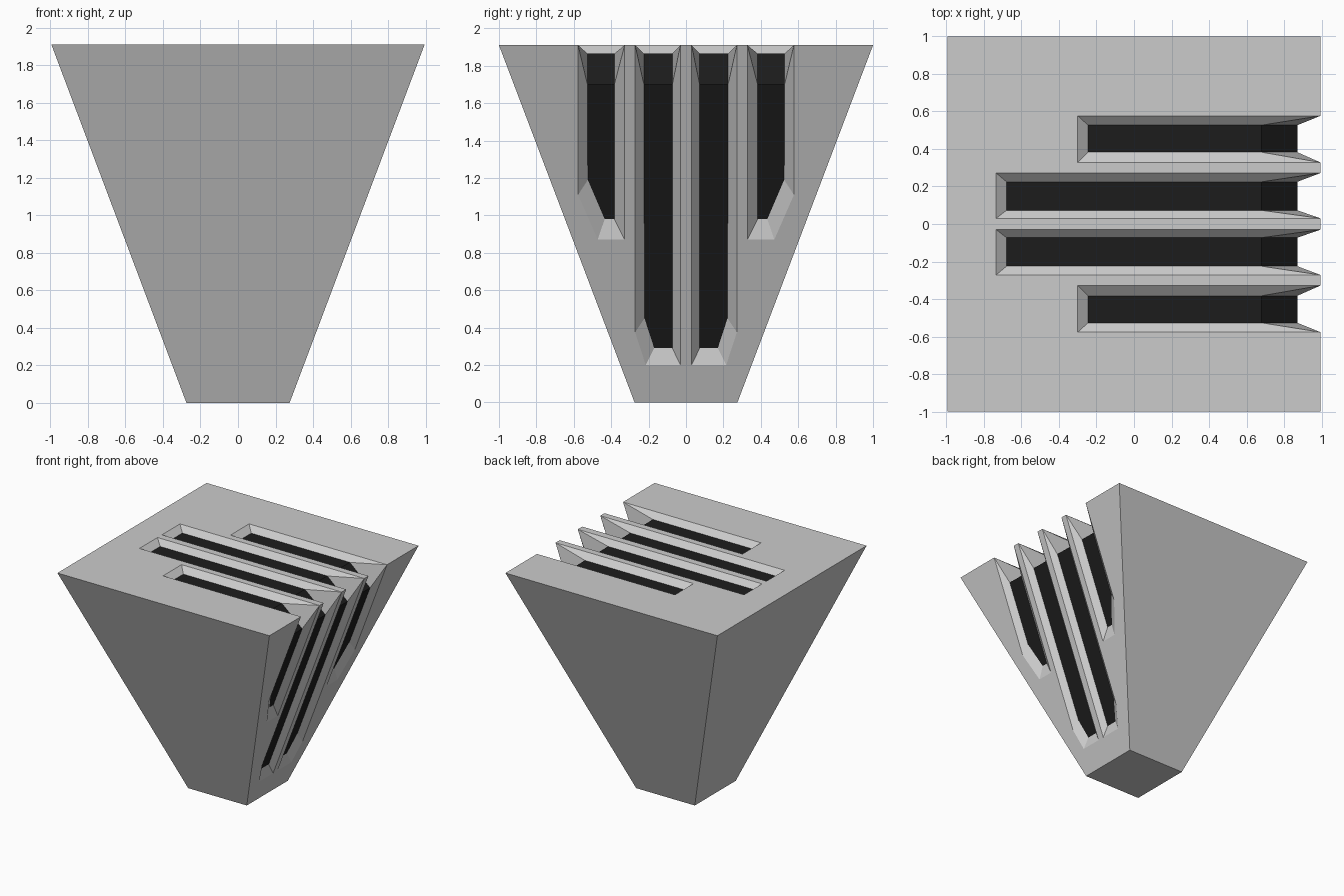
import bpy, bmesh

if "Cube" in bpy.data.objects:
    bpy.data.objects.remove(bpy.data.objects["Cube"])

H, TX, TY, B = 1.91, 0.995, 1.0, 0.275   # height, top half sizes, base half size
FLOOR = H - 0.045                         # level of the groove floor on top


def face_x(z, inset=0.0):
    """x of the sloping right side at height z."""
    return B + (TX - B) * z / H - inset


black = bpy.data.materials.new("black")
black.diffuse_color = (0.012, 0.012, 0.012, 1)
black.use_nodes = True
black.node_tree.nodes["Principled BSDF"].inputs["Base Color"].default_value = black.diffuse_color

bm = bmesh.new()


def V(x, y, z):
    return bm.verts.new((x, y, z))


def groove(s, x0, rim_y, rim_end, floor_x, floor_y, floor_end):
    """Bevelled groove that folds over the top right edge; s mirrors it in y.
    Returns the rim vertices on the top and on the right side."""
    yi, yo = rim_y
    fi, fo = floor_y
    ei, eo = V(x0, s * yi, H), V(x0, s * yo, H)
    ci, co = V(TX, s * yi, H), V(TX, s * yo, H)
    rim = [V(face_x(z), s * y, z) for y, z in rim_end]
    gi, go = V(floor_x, s * fi, FLOOR), V(floor_x, s * fo, FLOOR)
    ki, ko = V(0.68, s * fi, FLOOR), V(0.68, s * fo, FLOOR)
    li, lo = [V(face_x(1.70, 0.045), s * y, 1.70) for y in (fi, fo)]
    flo = [V(face_x(z, 0.045), s * y, z) for y, z in floor_end]
    # bevelled walls
    outer = [ci] + rim + [co]
    inner = [li] + flo + [lo]
    for a in range(len(outer) - 1):
        bm.faces.new((outer[a], outer[a + 1], inner[a + 1], inner[a]))
    for f in ((ei, ci, ki, gi), (ci, li, ki), (co, ko, lo),
              (co, eo, go, ko), (eo, ei, gi, go)):
        bm.faces.new(f)
    # black floor
    for f in ((gi, ki, ko, go), (ki, li, lo, ko), inner):
        bm.faces.new(f).material_index = 1
    top, side = [ci, ei, eo, co], outer
    return (top, side) if s > 0 else (top[::-1], side[::-1])


long_slot = (-0.735, (0.03, 0.272), [(0.03, 0.2), (0.215, 0.2), (0.272, 0.375)],
             -0.68, (0.073, 0.225), [(0.073, 0.29), (0.17, 0.29), (0.222, 0.45)])
short_slot = (-0.30, (0.328, 0.577), [(0.328, 0.87), (0.472, 0.87), (0.577, 1.11)],
              -0.245, (0.383, 0.527), [(0.383, 0.98), (0.435, 0.98), (0.525, 1.19)])

# grooves in order of rising y
top_path, side_path = [], []
for s, slot in ((-1, short_slot), (-1, long_slot), (1, long_slot), (1, short_slot)):
    t, r = groove(s, *slot)
    top_path += t
    side_path += r

# tapered block
corners = ((-1, -1), (1, -1), (1, 1), (-1, 1))
b = [V(x * B, y * B, 0) for x, y in corners]
t = [V(x * TX, y * TY, H) for x, y in corners]
bm.faces.new(b[::-1])
for i, j in ((0, 1), (2, 3), (3, 0)):
    bm.faces.new((b[i], b[j], t[j], t[i]))
bm.faces.new([t[0], t[1]] + top_path + [t[2], t[3]])
bm.faces.new([b[2], b[1], t[1]] + side_path + [t[2]])

bmesh.ops.recalc_face_normals(bm, faces=bm.faces)
concave = [f for f in bm.faces if len(f.verts) > 6]
bmesh.ops.triangulate(bm, faces=concave)
me = bpy.data.meshes.new("grooved_block")
bm.to_mesh(me)
bm.free()
grey = bpy.data.materials.new("grey")
grey.diffuse_color = (0.8, 0.8, 0.8, 1)
grey.use_nodes = True
grey.node_tree.nodes["Principled BSDF"].inputs["Base Color"].default_value = grey.diffuse_color
me.materials.append(None)
me.materials.append(black)
bpy.data.materials.remove(grey)
ob = bpy.data.objects.new("grooved_block", me)
bpy.context.collection.objects.link(ob)
